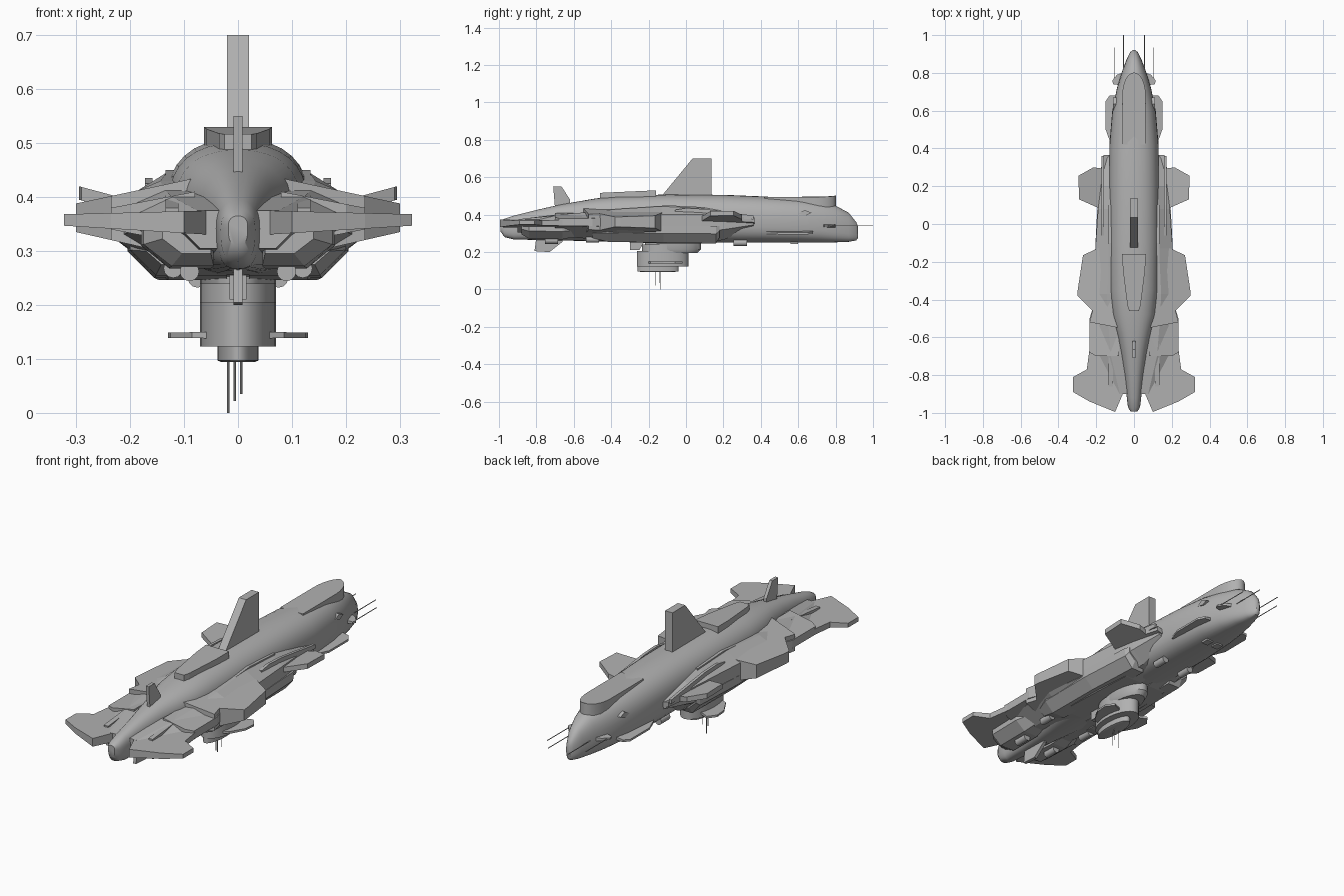
import bpy, bmesh, math

grey = bpy.data.materials.new("hull grey")
grey.diffuse_color = (0.44, 0.44, 0.44, 1)


def build(name, rings, mirror=False, smooth=0):
    """Skin a list of equal-length vertex rings and cap both ends."""
    bm = bmesh.new()
    rows = [[bm.verts.new(p) for p in r] for r in rings]
    n = len(rows[0])
    for a, b in zip(rows, rows[1:]):
        for i in range(n):
            j = (i + 1) % n
            bm.faces.new((a[i], a[j], b[j], b[i]))
    bm.faces.new(rows[0])
    bm.faces.new(rows[-1])
    bmesh.ops.recalc_face_normals(bm, faces=bm.faces)
    me = bpy.data.meshes.new(name)
    bm.to_mesh(me)
    bm.free()
    me.materials.append(grey)
    ob = bpy.data.objects.new(name, me)
    bpy.context.collection.objects.link(ob)
    if mirror:
        ob.modifiers.new("mirror", 'MIRROR').use_mirror_merge = False
    if smooth:
        bpy.ops.object.select_all(action='DESELECT')
        ob.select_set(True)
        bpy.context.view_layer.objects.active = ob
        bpy.ops.object.shade_smooth_by_angle(angle=math.radians(smooth))
    return ob


def wing(name, outline, x0, bot0, top0, x1, bot1, top1):
    """Plan outline (x, y); thickness runs from x0 to x1."""
    def z(x, a, b):
        return a + (b - a) * (x - x0) / (x1 - x0)
    return build(name, [[(x, y, z(x, bot0, bot1)) for x, y in outline],
                        [(x, y, z(x, top0, top1)) for x, y in outline]], True)


def fin(name, outline, half, x=0, mirror=False):
    """Side outline (y, z) extruded across x."""
    return build(name, [[(x + s * half, y, z) for y, z in outline] for s in (-1, 1)], mirror)


def disc(name, levels, y, x=0, n=32, mirror=False):
    """Stack of ellipses (z, rx, ry, y shift)."""
    return build(name, [[(x + rx * math.cos(t * math.tau / n), y + dy + ry * math.sin(t * math.tau / n), z)
                         for t in range(n)] for z, rx, ry, dy in levels], mirror, 35)


def rod(name, y0, y1, x, z, rx, rz, n=12, mirror=True):
    """Tube along y."""
    return build(name, [[(x + rx * math.cos(t * math.tau / n), y, z + rz * math.sin(t * math.tau / n))
                         for t in range(n)] for y in (y0, y1)], mirror, 35)


# Hull: y, half width, bottom, widest height, top
hull = [(-0.992, 0.018, 0.31, 0.345, 0.365), (-0.97, 0.032, 0.28, 0.34, 0.378),
        (-0.92, 0.038, 0.267, 0.34, 0.395), (-0.8, 0.052, 0.265, 0.35, 0.425),
        (-0.68, 0.07, 0.262, 0.37, 0.452), (-0.58, 0.09, 0.26, 0.38, 0.47),
        (-0.48, 0.115, 0.258, 0.39, 0.487), (-0.35, 0.128, 0.255, 0.39, 0.50),
        (-0.1, 0.133, 0.25, 0.385, 0.508), (0.2, 0.133, 0.25, 0.38, 0.506),
        (0.42, 0.13, 0.25, 0.37, 0.497), (0.6, 0.115, 0.25, 0.36, 0.485),
        (0.72, 0.09, 0.25, 0.345, 0.468), (0.8, 0.066, 0.252, 0.33, 0.448),
        (0.87, 0.04, 0.255, 0.32, 0.41), (0.91, 0.02, 0.262, 0.31, 0.36),
        (0.92, 0.008, 0.275, 0.305, 0.335)]
rings = []
for y, w, b, m, t in hull:
    ring = []
    for i in range(32):
        c, s = math.cos(i * math.tau / 32), math.sin(i * math.tau / 32)
        e = 0.85 if s > 0 else 0.7
        ring.append((math.copysign(abs(c) ** e, c) * w, y,
                     m + math.copysign(abs(s) ** e, s) * ((t - m) if s > 0 else (m - b))))
    rings.append(ring)
build("hull", rings, smooth=40)

# Flank bodies: y, outer x, shoulder z, edge top, edge bottom, belly z, belly x
flank = [(-0.9, 0.10, 0.375, 0.36, 0.335, 0.305, 0.07), (-0.7, 0.185, 0.40, 0.37, 0.34, 0.285, 0.10),
         (-0.5, 0.215, 0.415, 0.38, 0.33, 0.27, 0.12), (-0.37, 0.225, 0.43, 0.395, 0.32, 0.255, 0.13),
         (-0.13, 0.205, 0.445, 0.40, 0.31, 0.246, 0.13), (0.08, 0.19, 0.44, 0.40, 0.31, 0.246, 0.12),
         (0.2, 0.175, 0.425, 0.395, 0.32, 0.265, 0.11), (0.36, 0.145, 0.385, 0.375, 0.345, 0.33, 0.10)]
build("flank_body", [[(0.02, y, s), (0.55 * o + 0.02, y, s), (o, y, et), (o, y, eb),
                      (b, y, z), (0.02, y, z)] for y, o, s, et, eb, z, b in flank], True)

# Lateral wings
wing("front_wing", [(0.03, -0.86), (0.055, -0.89), (0.10, -0.995), (0.235, -0.94), (0.322, -0.89),
                    (0.322, -0.81), (0.25, -0.77), (0.235, -0.66), (0.05, -0.62)],
     0.05, 0.33, 0.375, 0.325, 0.347, 0.368)
wing("shoulder_wing", [(0.08, -0.70), (0.20, -0.70), (0.235, -0.68), (0.235, -0.5), (0.22, -0.45), (0.08, -0.42)],
     0.08, 0.31, 0.41, 0.235, 0.34, 0.38)
wing("middle_wing", [(0.08, -0.55), (0.235, -0.52), (0.22, -0.46), (0.30, -0.38), (0.298, -0.35),
                     (0.27, -0.165), (0.195, -0.13), (0.08, -0.1)],
     0.08, 0.285, 0.435, 0.30, 0.335, 0.388)
wing("rear_wing", [(0.09, 0.05), (0.20, 0.09), (0.29, 0.13), (0.295, 0.255), (0.215, 0.30),
                   (0.175, 0.295), (0.16, 0.365), (0.09, 0.365)],
     0.09, 0.34, 0.365, 0.295, 0.395, 0.42)
wing("tail_plate", [(0.09, 0.43), (0.125, 0.43), (0.15, 0.50), (0.15, 0.65), (0.13, 0.68), (0.08, 0.68)],
     0.08, 0.30, 0.315, 0.15, 0.295, 0.305)
wing("tail_stub", [(0.04, 0.73), (0.11, 0.74), (0.115, 0.76), (0.09, 0.79), (0.04, 0.81)],
     0.04, 0.33, 0.35, 0.115, 0.335, 0.345)

# Lower intake pods under the wings
for label, sec in (("main_pod", [(-0.5, 0.10, 0.17, 0.275, 0.32), (-0.42, 0.08, 0.20, 0.255, 0.34),
                                 (-0.12, 0.08, 0.205, 0.25, 0.34), (0.16, 0.08, 0.19, 0.246, 0.34),
                                 (0.18, 0.09, 0.18, 0.28, 0.34)]),
                   ("front_pod", [(-0.88, 0.05, 0.14, 0.295, 0.345), (-0.84, 0.045, 0.175, 0.272, 0.345),
                                  (-0.66, 0.05, 0.18, 0.268, 0.345), (-0.58, 0.06, 0.15, 0.285, 0.345)])):
    build(label, [[(a, y, t), (b, y, t), (b, y, 0.45 * z + 0.55 * t), (0.6 * b + 0.4 * a, y, z), (a, y, z)]
                  for y, a, b, z, t in sec], True)

# Rails along the upper flanks
fin("flank_rail", [(-0.06, 0.425), (0.0, 0.435), (0.1, 0.43), (0.36, 0.395), (0.36, 0.375), (-0.06, 0.39)],
    0.007, 0.165, True)
fin("shoulder_rail", [(-0.86, 0.38), (-0.5, 0.415), (-0.1, 0.45), (0.1, 0.44), (0.1, 0.40), (-0.86, 0.35)],
    0.012, 0.122, True)

# Dorsal fins, keel fin
fin("main_fin", [(-0.13, 0.50), (0.035, 0.70), (0.135, 0.70), (0.135, 0.49)], 0.02)
fin("front_dorsal_fin", [(-0.70, 0.43), (-0.71, 0.55), (-0.665, 0.55), (-0.62, 0.48), (-0.62, 0.45)], 0.008)
fin("front_keel_fin", [(-0.80, 0.28), (-0.81, 0.205), (-0.73, 0.20), (-0.66, 0.255), (-0.66, 0.28)], 0.008)

# Bridge block
bridge = [(-0.063, -0.16), (-0.058, -0.25), (-0.035, -0.43), (-0.025, -0.46),
          (0.025, -0.46), (0.035, -0.43), (0.058, -0.25), (0.063, -0.16)]
build("bridge", [[(x, y, 0.47) for x, y in bridge],
                 [(x, y, 0.53 + 0.045 * (y + 0.16)) for x, y in bridge]])

# Rounded tail housing
tail = [(-0.062, 0.42), (0.062, 0.42), (0.062, 0.68)]
tail += [(0.062 * math.cos(a), 0.68 + 0.122 * math.sin(a)) for a in (math.pi * i / 12 for i in range(1, 12))]
tail += [(-0.062, 0.68)]
build("tail_housing", [[(x, y, 0.425) for x, y in tail],
                       [(x, y, 0.504 - 0.01 * abs(x) / 0.062) for x, y in tail]], smooth=30)

# Belly turret
disc("turret_mount", [(0.27, 0.07, 0.15, 0.03), (0.215, 0.07, 0.15, 0.03), (0.195, 0.06, 0.13, 0.03)], -0.10)
disc("turret_drum", [(0.24, 0.07, 0.11, 0), (0.205, 0.07, 0.11, 0), (0.205, 0.07, 0.138, 0),
                     (0.123, 0.07, 0.138, 0)], -0.125)
disc("turret_cap", [(0.13, 0.038, 0.11, 0), (0.097, 0.038, 0.11, 0), (0.094, 0.03, 0.09, 0)], -0.15)
wing("turret_fin", [(0.035, -0.21), (0.085, -0.19), (0.125, -0.12), (0.13, -0.06), (0.10, -0.02), (0.035, -0.05)],
     0.035, 0.138, 0.15, 0.13, 0.139, 0.149)
for x, y, z in ((-0.018, -0.135, 0.0), (-0.006, -0.165, 0.022), (0.006, -0.14, 0.035)):
    disc("belly_antenna", [(0.10, 0.002, 0.002, 0), (z, 0.002, 0.002, 0)], y, x, 8)
fin("belly_sensor", [(-0.30, 0.26), (-0.30, 0.21), (-0.25, 0.21), (-0.22, 0.26)], 0.016)

# Tail antennas
rod("long_antenna", 0.78, 1.0, 0.055, 0.34, 0.002, 0.002, 8)
rod("short_antenna", 0.74, 0.935, 0.105, 0.34, 0.002, 0.002, 8)

# Small belly pods, tail hatches and side thrusters
for x, y, z in ((0.075, 0.29, 0.25), (0.12, -0.5, 0.268), (0.09, -0.72, 0.262)):
    rod("belly_pod", y - 0.035, y + 0.035, x, z, 0.018, 0.018)
fin("belly_hatch", [(0.56, 0.244), (0.60, 0.244), (0.60, 0.27), (0.56, 0.27)], 0.018, 0.03, True)
fin("side_hatch", [(0.60, 0.405), (0.635, 0.425), (0.67, 0.41), (0.64, 0.395)], 0.015, 0.095, True)
